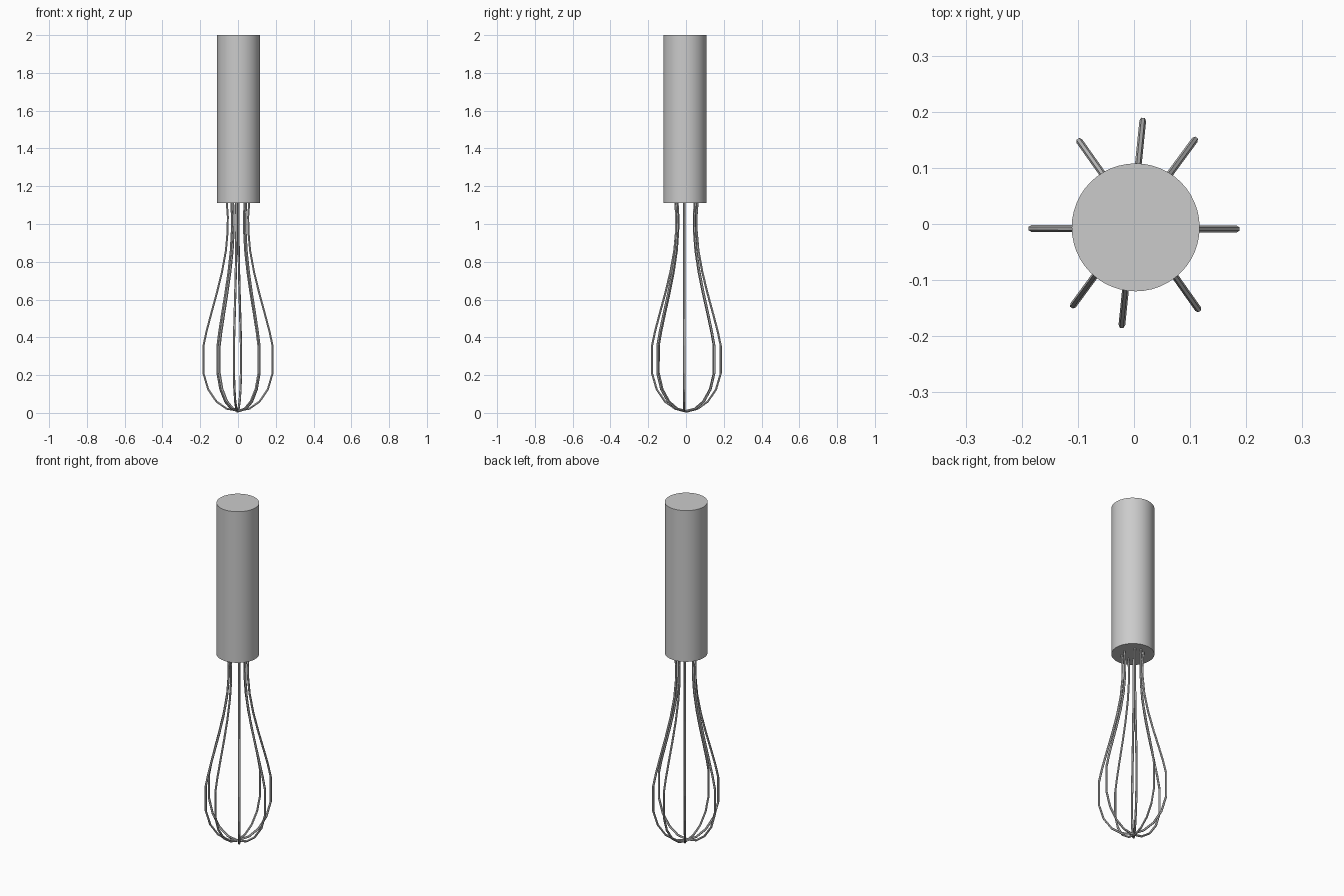
import bpy
from math import sin, cos, radians
from mathutils import Vector

if "Cube" in bpy.data.objects:
    bpy.data.objects.remove(bpy.data.objects["Cube"])

# Handle: plain flat-ended cylinder
bpy.ops.mesh.primitive_cylinder_add(vertices=48, radius=0.114, depth=0.89,
                                    location=(0.003, -0.006, 1.555))
handle = bpy.context.object
handle.name = "handle"
bpy.ops.object.shade_smooth_by_angle(angle=radians(35))

# Half outline of a wire loop: (distance from axis, height)
HALF = [(0.064, 1.2), (0.059, 1.11), (0.054, 1.04), (0.055, 0.96), (0.064, 0.86),
        (0.085, 0.745), (0.112, 0.635), (0.142, 0.525), (0.167, 0.43), (0.183, 0.355),
        (0.183, 0.21), (0.158, 0.125), (0.114, 0.06), (0.06, 0.022)]


def wire_loop(name, tip_a, tip_b, bottom):
    """Planar balloon loop whose widest points reach tip_a and tip_b."""
    a, b = Vector(tip_a), Vector(tip_b)
    mid = (a + b) / 2
    d = (a - b).normalized()
    outline = [(r, z) for r, z in HALF] + [(0, bottom)] + [(-r, z) for r, z in reversed(HALF)]
    curve = bpy.data.curves.new(name, 'CURVE')
    curve.dimensions = '3D'
    curve.bevel_depth = 0.006
    curve.bevel_resolution = 1
    curve.use_fill_caps = True
    spline = curve.splines.new('POLY')
    spline.points.add(len(outline) - 1)
    for p, (r, z) in zip(spline.points, outline):
        q = mid + d * r
        p.co = (q.x, q.y, z, 1)
    spline.use_smooth = False
    obj = bpy.data.objects.new(name, curve)
    bpy.context.collection.objects.link(obj)
    return obj


# Four crossing wires
wire_loop("wire_side", (0.188, -0.009), (-0.188, -0.008), 0.012)
wire_loop("wire_diagonal_a", (0.110, 0.152), (-0.110, -0.147), 0.009)
wire_loop("wire_diagonal_b", (-0.099, 0.150), (0.116, -0.154), 0.010)
wire_loop("wire_front", (0.016, 0.188), (-0.022, -0.184), 0.006)
